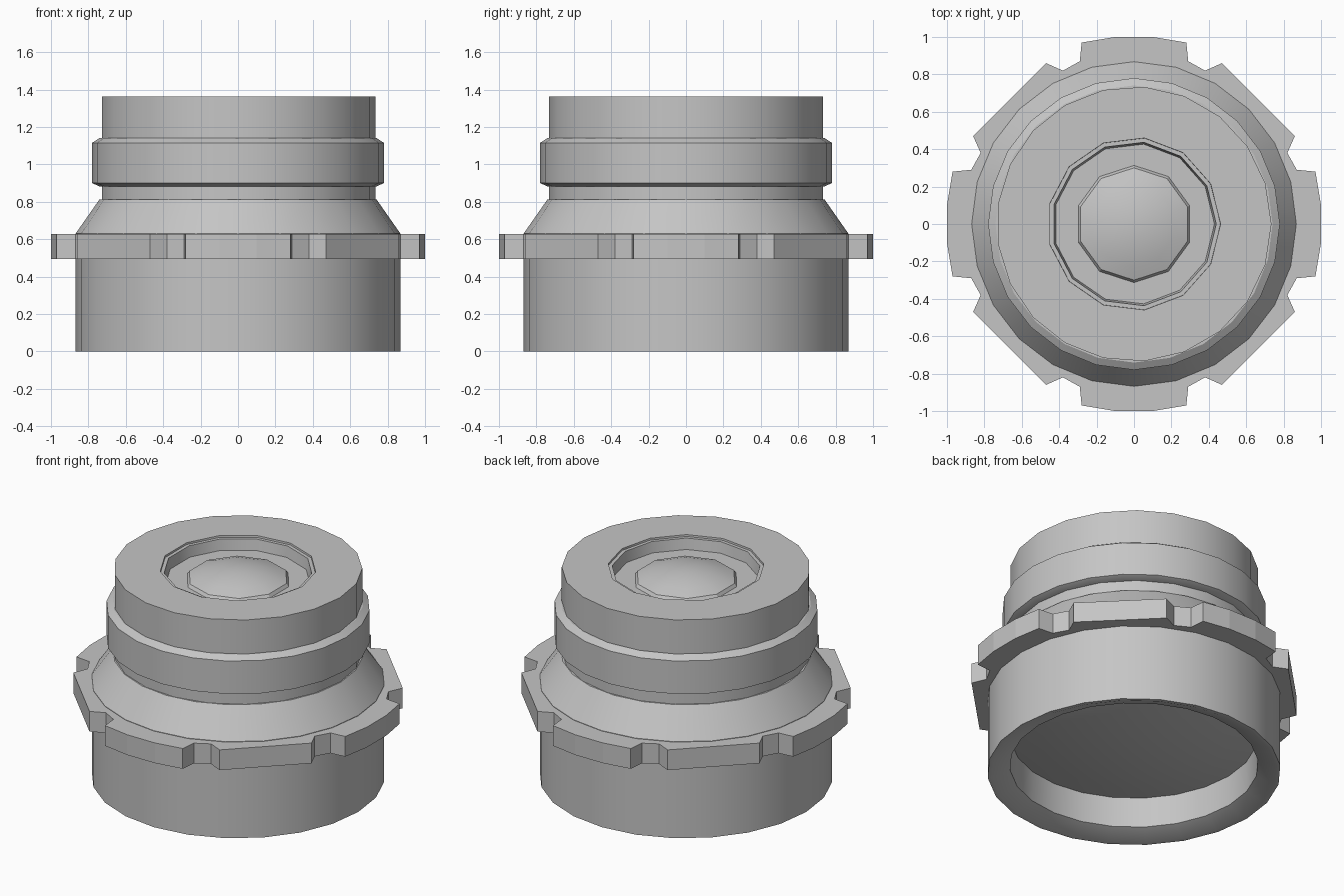
import bpy, bmesh
from math import pi, sin, cos, radians

cube = bpy.data.objects.get("Cube")
if cube:
    bpy.data.objects.remove(cube, do_unlink=True)

# One material for the whole model
grey = bpy.data.materials.new("neutral_grey")
grey.use_nodes = True
colour = (0.56, 0.56, 0.56, 1)
grey.diffuse_color = colour
grey.node_tree.nodes["Principled BSDF"].inputs["Base Color"].default_value = colour


def finish(name, bm, smooth):
    mesh = bpy.data.meshes.new(name)
    bm.to_mesh(mesh)
    bm.free()
    obj = bpy.data.objects.new(name, mesh)
    bpy.context.collection.objects.link(obj)
    mesh.materials.append(grey)
    if smooth:
        bpy.ops.object.select_all(action="DESELECT")
        bpy.context.view_layer.objects.active = obj
        obj.select_set(True)
        bpy.ops.object.shade_smooth_by_angle(angle=radians(30))


def circle(bm, radius, z, sides, start=0.0):
    return [bm.verts.new((radius * cos(start + 2 * pi * i / sides),
                          radius * sin(start + 2 * pi * i / sides), z))
            for i in range(sides)]


def lathe(name, profile, sides, start=0.0):
    """Revolve (radius, height) points; zero radius closes to a pole.
    Profiles run so that the outside lies to the right of the path."""
    bm = bmesh.new()
    rings = [circle(bm, r, z, sides, start) if r > 0
             else [bm.verts.new((0, 0, z))] * sides for r, z in profile]
    for a, b in zip(rings, rings[1:]):
        for i in range(sides):
            j = (i + 1) % sides
            bm.faces.new(list(dict.fromkeys((a[i], a[j], b[j], b[i]))))
    finish(name, bm, True)


def dome(radius, base, rise, steps=4):
    """Shallow parabolic cap from its rim to its pole."""
    return [(radius * (1 - k / steps), base + rise * (1 - (1 - k / steps) ** 2))
            for k in range(steps + 1)]


# Lower barrel: inner mount wall, sloped rim, outer wall and shoulder cone
lathe("lower_barrel", [(0.73, 0.24), (0.735, 0.045), (0.845, 0), (0.868, 0),
                       (0.868, 0.63), (0.741, 0.812), (0.7, 0.812)], 24)

# Upper barrel: neck and front cylinder, with the raised grip ring around them
lathe("upper_barrel", [(0.735, 0.79), (0.735, 1.362)], 21)
lathe("grip_ring", [(0.7, 0.882), (0.741, 0.882), (0.78, 0.9),
                    (0.78, 1.115), (0.741, 1.14), (0.7, 1.14)], 24)

# Front face: flat ring between the barrel edge and the recess edge
bm = bmesh.new()
for loop in (circle(bm, 0.735, 1.362, 21), circle(bm, 0.463, 1.362, 13)):
    for a, b in zip(loop, loop[1:] + loop[:1]):
        bm.edges.new((a, b))
bmesh.ops.triangle_fill(bm, edges=bm.edges[:], use_beauty=True, normal=(0, 0, 1))
finish("front_face", bm, False)

# Front recess with a narrow step and a flat floor
lathe("front_recess", [(0.463, 1.362), (0.462, 1.35), (0.44, 1.35),
                       (0.43, 1.28), (0.2, 1.28)], 13)

# Glass elements: a small one in front, a wide one at the base
lathe("front_lens", [(0.32, 1.27)] + dome(0.3, 1.3, 0.06), 10, pi / 10)
lathe("rear_lens", dome(0.73, 0.24, -0.09)[::-1], 24)

# Notched collar: one quarter of the outline, repeated around the axis
quarter = [(0.97, -0.28), (1.0, -0.1), (1.0, 0.1), (0.97, 0.28), (0.87, 0.29),
           (0.82, 0.38), (0.86, 0.47), (0.47, 0.86), (0.38, 0.82), (0.29, 0.87)]
outline = []
for turn in range(4):
    c, s = cos(turn * pi / 2), sin(turn * pi / 2)
    outline += [(x * c - y * s, x * s + y * c) for x, y in quarter]
bm = bmesh.new()
low = bm.faces.new([bm.verts.new((x, y, 0.495)) for x, y in outline])
raised = bmesh.ops.extrude_face_region(bm, geom=[low])["geom"]
bmesh.ops.translate(bm, vec=(0, 0, 0.132),
                    verts=[v for v in raised if isinstance(v, bmesh.types.BMVert)])
bmesh.ops.recalc_face_normals(bm, faces=bm.faces)
finish("notched_collar", bm, False)
